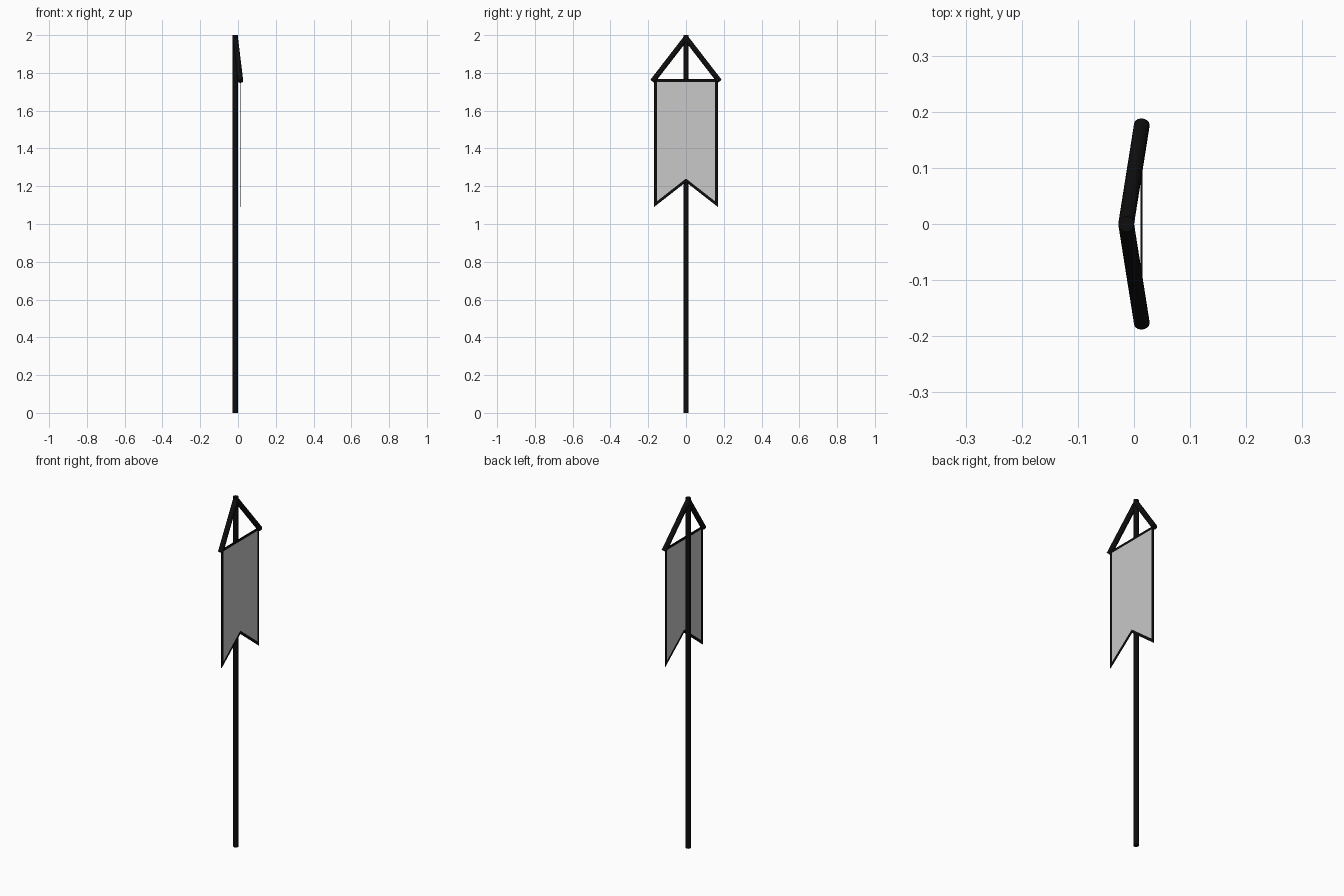
import bpy, bmesh
from mathutils import Vector

cube = bpy.data.objects.get("Cube")
if cube:
    bpy.data.objects.remove(cube, do_unlink=True)


def make_material(name, value):
    mat = bpy.data.materials.new(name)
    mat.use_nodes = True
    colour = (value, value, value, 1)
    mat.diffuse_color = colour
    mat.node_tree.nodes["Principled BSDF"].inputs["Base Color"].default_value = colour
    return mat


black = make_material("black", 0.004)
grey = make_material("light grey", 0.58)

RADIUS = 0.014
POLE_X = -0.014
FLAG_X = 0.0135


def rod(name, start, end):
    """Round bar between two points."""
    start, end = Vector(start), Vector(end)
    axis = end - start
    bpy.ops.mesh.primitive_cylinder_add(vertices=20, radius=RADIUS, depth=axis.length,
                                        location=(start + end) / 2)
    obj = bpy.context.object
    obj.name = name
    obj.rotation_mode = "QUATERNION"
    obj.rotation_quaternion = axis.to_track_quat("Z", "Y")
    obj.data.materials.append(black)
    bpy.ops.object.shade_smooth_by_angle()
    return obj


# Upright pole and the two braces sloping down to the banner corners
rod("pole", (POLE_X, 0, 0), (POLE_X, 0, 2))
for side, label in ((1, "back"), (-1, "front")):
    rod(label + "_brace", (POLE_X, 0, 1.985), (RADIUS, side * 0.177, 1.756))

# Swallow-tailed banner: two halves, inset to leave a dark border
HALF, TOP, TIP, NOTCH = 0.169, 1.767, 1.09, 1.222
bm = bmesh.new()
for side in (1, -1):
    outline = [(0, NOTCH), (side * HALF, TIP), (side * HALF, TOP), (0, TOP)]
    face = bm.faces.new([bm.verts.new((FLAG_X, y, z)) for y, z in outline[::side]])
bmesh.ops.remove_doubles(bm, verts=bm.verts[:], dist=0.0001)
panels = bm.faces[:]
bmesh.ops.inset_region(bm, faces=panels, thickness=0.0145,
                       use_boundary=True, use_even_offset=True)
for face in panels:
    face.material_index = 1
mesh = bpy.data.meshes.new("banner")
bm.to_mesh(mesh)
bm.free()
mesh.materials.append(black)
mesh.materials.append(grey)
banner = bpy.data.objects.new("banner", mesh)
bpy.context.collection.objects.link(banner)
cloth = banner.modifiers.new("cloth thickness", "SOLIDIFY")
cloth.thickness = 0.003
cloth.offset = 0
